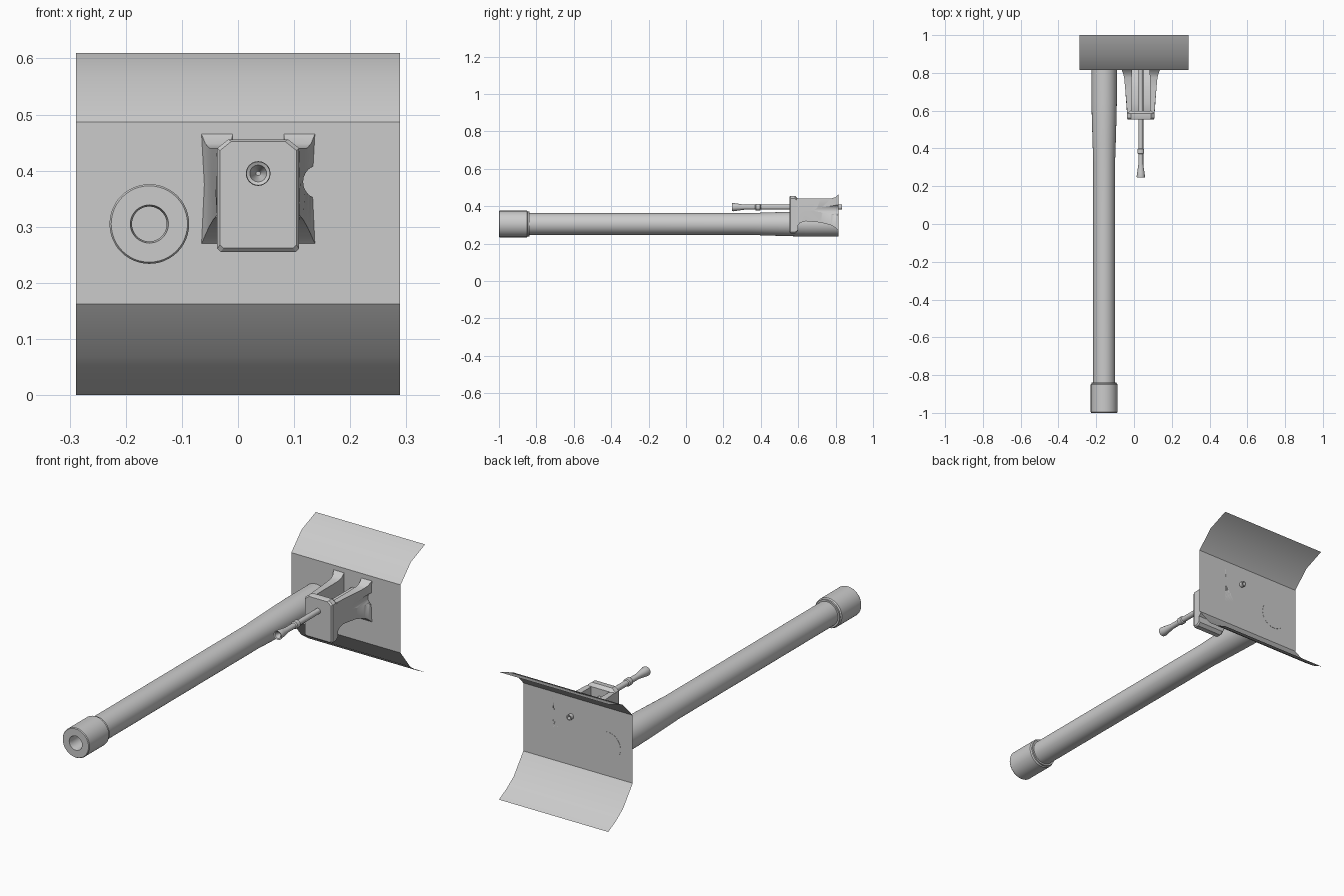
import bpy, bmesh, math

if "Cube" in bpy.data.objects:
    bpy.data.objects.remove(bpy.data.objects["Cube"])

steel = bpy.data.materials.new("plain_grey")
steel.diffuse_color = (0.6, 0.6, 0.6, 1)
steel.use_nodes = True
steel.node_tree.nodes["Principled BSDF"].inputs["Base Color"].default_value = steel.diffuse_color


def make(name, bm, angle=30):
    me = bpy.data.meshes.new(name)
    bm.to_mesh(me)
    bm.free()
    ob = bpy.data.objects.new(name, me)
    bpy.context.collection.objects.link(ob)
    me.materials.append(steel)
    bpy.ops.object.select_all(action='DESELECT')
    ob.select_set(True)
    bpy.context.view_layer.objects.active = ob
    bpy.ops.object.shade_smooth_by_angle(angle=math.radians(angle))
    return ob


def loft(name, rings, angle=30):
    """Skin a list of equal-length closed rings and cap both ends."""
    bm = bmesh.new()
    vs = [[bm.verts.new(p) for p in r] for r in rings]
    n = len(rings[0])
    for a, b in zip(vs, vs[1:]):
        for i in range(n):
            j = (i + 1) % n
            bm.faces.new((a[i], a[j], b[j], b[i]))
    bm.faces.new(vs[0])
    bm.faces.new(vs[-1][::-1])
    bmesh.ops.recalc_face_normals(bm, faces=bm.faces)
    return make(name, bm, angle)


def lathe(name, cx, cz, profile, seg=32):
    """Turn a (y, radius) profile around an axis along y."""
    ts = [2 * math.pi * k / seg for k in range(seg)]
    return loft(name, [[(cx + r * math.cos(t), y, cz + r * math.sin(t)) for t in ts]
                       for y, r in profile])


# Main barrel with hollow muzzle sleeve and thicker root
lathe("main_barrel", -0.158, 0.305, [
    (-0.72, 0.031), (-0.985, 0.031), (-1.0, 0.034), (-1.0, 0.068), (-0.996, 0.071),
    (-0.85, 0.071), (-0.845, 0.066), (-0.838, 0.066), (-0.838, 0.058),
    (0.33, 0.058), (0.42, 0.061), (0.55, 0.065), (0.64, 0.067), (0.816, 0.067)], 48)

# Small gun with flared tip and collar
GX, GZ = 0.036, 0.395
lathe("small_gun", GX, GZ, [
    (0.29, 0.004), (0.25, 0.015), (0.247, 0.021), (0.253, 0.022), (0.275, 0.019),
    (0.315, 0.013), (0.37, 0.013), (0.374, 0.018), (0.396, 0.018), (0.40, 0.013),
    (0.815, 0.013), (0.833, 0.013), (0.833, 0.008), (0.82, 0.003)], 24)

# Curved thin plate
profile = [(1, 0), (0.943, 0.029), (0.888, 0.068), (0.815, 0.162),
           (0.815, 0.487), (0.893, 0.567), (1, 0.61)]
bm = bmesh.new()
rows = [[bm.verts.new((x, y, z)) for x in (-0.289, 0.289)] for y, z in profile]
for a, b in zip(rows, rows[1:]):
    bm.faces.new((a[0], a[1], b[1], b[0]))
make("shield_plate", bm)

# U-shaped bracket: y, inner width, floor, top, outer widths at top/middle/bottom, bottom
sections = [
    (0.590, 0.048, 0.330, 0.440, 0.073, 0.073, 0.073, 0.290),
    (0.610, 0.048, 0.335, 0.440, 0.074, 0.075, 0.073, 0.311),
    (0.640, 0.048, 0.337, 0.440, 0.076, 0.077, 0.074, 0.320),
    (0.720, 0.048, 0.330, 0.440, 0.083, 0.083, 0.080, 0.313),
    (0.775, 0.048, 0.315, 0.441, 0.088, 0.088, 0.088, 0.299),
    (0.798, 0.047, 0.302, 0.448, 0.094, 0.092, 0.094, 0.286),
    (0.815, 0.046, 0.290, 0.465, 0.101, 0.096, 0.101, 0.270)]
rings = []
for y, i, f, t, ot, om, ob, b in sections:
    half = [(i, f), (i, t), (ot, t), (om, 0.375), (ob, b)]
    pts = half + [(-x, z) for x, z in reversed(half)]
    rings.append([(GX + x, y, z) for x, z in pts])
bracket = loft("bracket", rings)

# Round notch in one bracket wing
notch = lathe("notch_cutter", 0.147, 0.38, [(0.64, 0.031), (0.9, 0.031)], 24)
notch.hide_render = True
notch.hide_set(True)
cut = bracket.modifiers.new("notch", 'BOOLEAN')
cut.operation, cut.object, cut.solver = 'DIFFERENCE', notch, 'EXACT'

# Chamfered front block of the bracket
rings = []
for y, w, b, t in ((0.553, 0.068, 0.262, 0.452), (0.560, 0.073, 0.255, 0.456),
                   (0.584, 0.073, 0.255, 0.456), (0.598, 0.073, 0.268, 0.442)):
    half = [(w - 0.006, b), (w, b + 0.006), (w, t - 0.016), (w - 0.020, t)]
    pts = half + [(-x, z) for x, z in reversed(half)]
    rings.append([(GX + x, y, z) for x, z in pts])
loft("bracket_front_block", rings)
